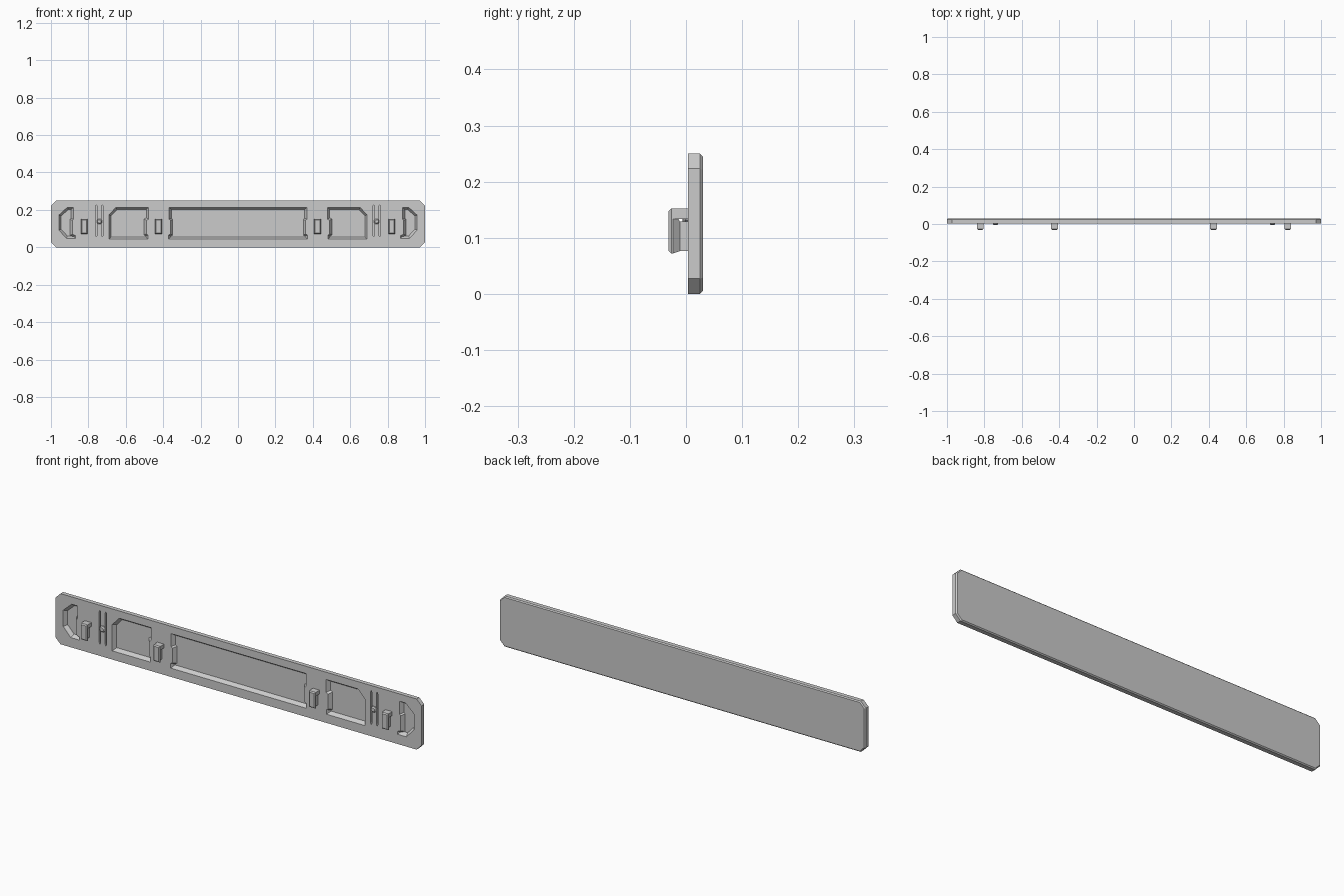
import bpy, bmesh
from mathutils import Vector

if "Cube" in bpy.data.objects:
    bpy.data.objects.remove(bpy.data.objects["Cube"])

FRONT, BACK, FLOOR = 0.004, 0.030, 0.022


def inset(pts, d):
    # mitred inset of a counter-clockwise x/z outline
    out = []
    for i, p in enumerate(pts):
        a, b, c = Vector(pts[i - 1]), Vector(p), Vector(pts[(i + 1) % len(pts)])
        e, f = (b - a).normalized(), (c - b).normalized()
        n, m = Vector((-e.y, e.x)), Vector((-f.y, f.x))
        out.append(tuple(b + (n + m) * d / (1 + n.dot(m))))
    return out


def rect(x, hw, z0, z1):
    return [(x - hw, z0), (x + hw, z0), (x + hw, z1), (x - hw, z1)]


def mirror(pts):
    return [(-x, z) for x, z in reversed(pts)]


def loft(bm, sections):
    # sections: (y, outline) pairs with equal point counts, capped at both ends
    rings = [[bm.verts.new((x, y, z)) for x, z in o] for y, o in sections]
    faces = [bm.faces.new(rings[0]), bm.faces.new(rings[-1])]
    n = len(rings[0])
    for a, b in zip(rings, rings[1:]):
        for i in range(n):
            j = (i + 1) % n
            faces.append(bm.faces.new((a[i], a[j], b[j], b[i])))
    bmesh.ops.recalc_face_normals(bm, faces=faces)


def make(name, *lofts):
    bm = bmesh.new()
    for s in lofts:
        loft(bm, s)
    me = bpy.data.meshes.new(name)
    bm.to_mesh(me)
    bm.free()
    ob = bpy.data.objects.new(name, me)
    bpy.context.collection.objects.link(ob)
    return ob


# Plate with cut corners and a chamfered back edge
c = 0.027
outline = [(-1 + c, 0), (1 - c, 0), (1, c), (1, 0.25 - c),
           (1 - c, 0.25), (-1 + c, 0.25), (-1, 0.25 - c), (-1, c)]
plate = make("plate", [(FRONT, outline), (BACK - 0.005, outline), (BACK, inset(outline, 0.005))])

# Pocket outlines, stepped where they pass the clips
half = [(0.371, 0.043), (0.371, 0.066), (0.361, 0.072), (0.361, 0.144), (0.368, 0.150), (0.368, 0.214)]
centre = half + mirror(half)
inner = [(-0.69, 0.043), (-0.481, 0.043), (-0.481, 0.066), (-0.490, 0.072), (-0.490, 0.144),
         (-0.478, 0.150), (-0.478, 0.214), (-0.652, 0.214), (-0.69, 0.173)]
outer = [(-0.917, 0.048), (-0.869, 0.048), (-0.869, 0.062), (-0.886, 0.070), (-0.886, 0.144),
         (-0.880, 0.150), (-0.880, 0.214), (-0.912, 0.214), (-0.958, 0.172), (-0.958, 0.092)]
pockets = [centre, inner, mirror(inner), outer, mirror(outer)]


def pocket_cut(o):
    return [(FRONT - 0.01, o), (FRONT, o), (FLOOR, inset(o, 0.012))]


# Thin slots with pointed ends
def slot_cut(x):
    o = [(x, 0.056), (x + 0.004, 0.066), (x + 0.004, 0.217),
         (x, 0.227), (x - 0.004, 0.217), (x - 0.004, 0.066)]
    return [(FRONT - 0.01, o), (0.016, o)]


slots = [slot_cut(s * x) for s in (-1, 1) for x in (0.757, 0.725)]
cutter = make("pocket_cutter", *[pocket_cut(o) for o in pockets], *slots)
mod = plate.modifiers.new("pockets", "BOOLEAN")
mod.operation, mod.solver, mod.object = "DIFFERENCE", "EXACT", cutter
bpy.context.view_layer.objects.active = plate
bpy.ops.object.modifier_apply(modifier=mod.name)
bpy.data.objects.remove(cutter)

# Clips: chamfered head, tapered neck, full-width top cap
for i, x in enumerate((-0.822, -0.425, 0.425, 0.822)):
    head = rect(x, 0.018, 0.072, 0.152)
    neck = rect(x, 0.008, 0.076, 0.129)
    cap = rect(x, 0.018, 0.133, 0.152)
    make(f"clip_{i + 1}",
         [(-0.031, inset(head, 0.005)), (-0.026, head), (-0.023, head), (-0.011, neck), (0.006, neck)],
         [(-0.023, cap), (0.006, cap)])

# Small pegs between the slots
for side, x in (("left", -0.741), ("right", 0.741)):
    r, k = 0.014, 0.006
    o = [(x - k, 0.138 - r), (x + k, 0.138 - r), (x + r, 0.138 - k), (x + r, 0.138 + k),
         (x + k, 0.138 + r), (x - k, 0.138 + r), (x - r, 0.138 + k), (x - r, 0.138 - k)]
    make(f"peg_{side}", [(-0.006, inset(o, 0.005)), (-0.001, o), (0.006, o)])
